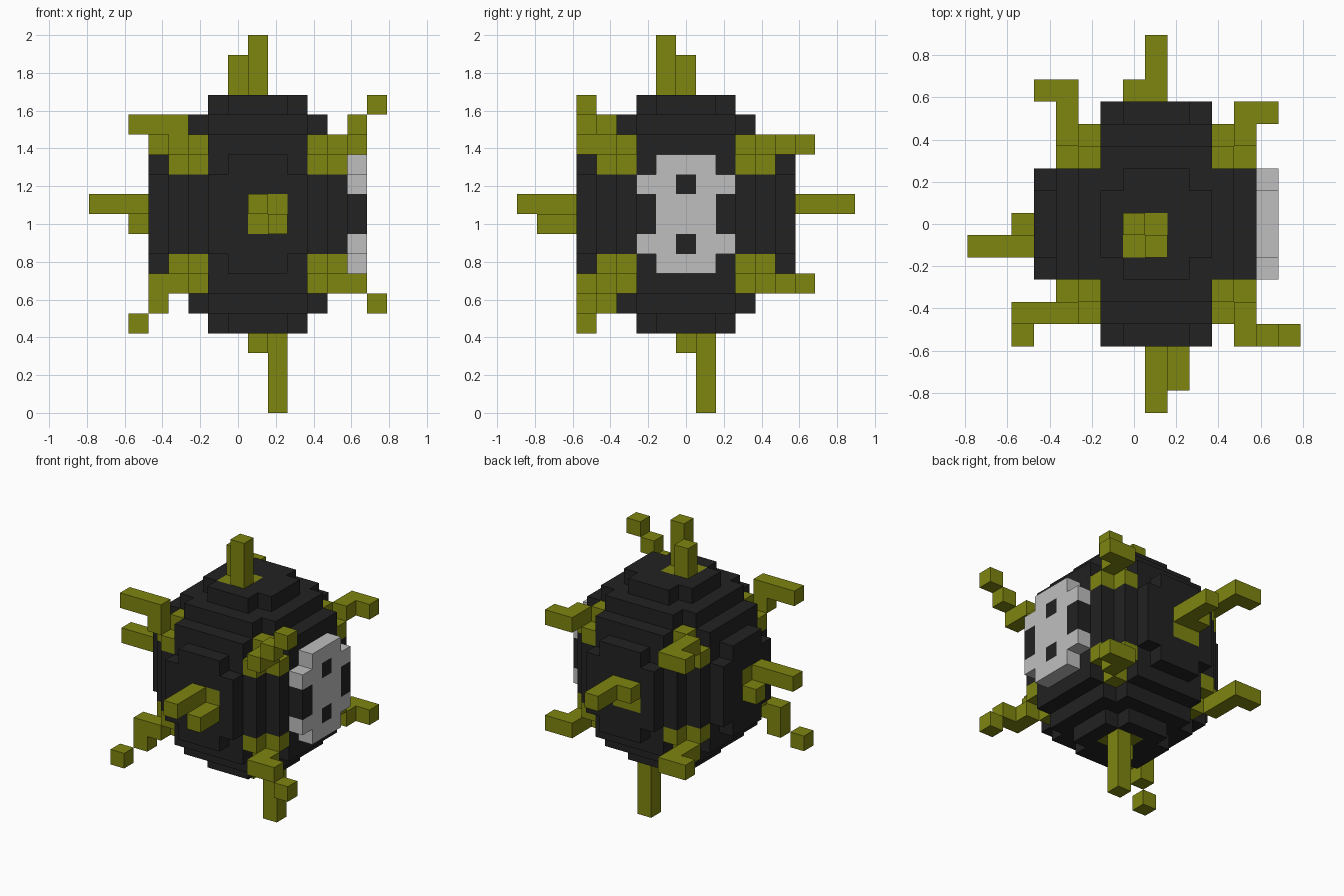
import bpy, bmesh
from mathutils import Vector

if "Cube" in bpy.data.objects:
    bpy.data.objects.remove(bpy.data.objects["Cube"], do_unlink=True)

V = 2 / 19                                   # edge length of one block
ORIGIN = Vector((-7.5, -8.5, 0))             # grid corner, in blocks


def material(name, rgb):
    m = bpy.data.materials.new(name)
    m.use_nodes = True
    m.diffuse_color = (*rgb, 1)
    m.node_tree.nodes["Principled BSDF"].inputs["Base Color"].default_value = (*rgb, 1)
    return m


DARK = material("charcoal", (0.016, 0.016, 0.016))
GREEN = material("olive green", (0.21, 0.235, 0.005))
GREY = material("light grey", (0.52, 0.52, 0.52))
MATS = [DARK, GREEN, GREY]


def blocks(name, cells):
    """Mesh of the outer faces of a {cell: material index} block set."""
    bm = bmesh.new()
    for cell, mat in cells.items():
        c = Vector(cell)
        for axis in range(3):
            for sign in (-1, 1):
                n = Vector((0, 0, 0))
                n[axis] = sign
                if tuple(int(a) for a in c + n) in cells:
                    continue
                u, w = Vector((0, 0, 0)), Vector((0, 0, 0))
                u[(axis + 1) % 3] = 0.5
                w[(axis + 2) % 3] = 0.5 * sign
                mid = c + Vector((0.5, 0.5, 0.5)) + n / 2 + ORIGIN
                corners = (mid - u - w, mid + u - w, mid + u + w, mid - u + w)
                face = bm.faces.new([bm.verts.new(p * V) for p in corners])
                face.material_index = mat
    bmesh.ops.remove_doubles(bm, verts=bm.verts, dist=V / 100)
    mesh = bpy.data.meshes.new(name)
    bm.to_mesh(mesh)
    bm.free()
    for m in MATS:
        mesh.materials.append(m)
    obj = bpy.data.objects.new(name, mesh)
    bpy.context.collection.objects.link(obj)


# Green patches where the face tentacles leave the body: low corner, high corner
PATCHES = [((7, 7, 15), (8, 8, 15)), ((8, 8, 4), (9, 9, 4)), ((8, 3, 9), (9, 3, 10)),
           ((7, 13, 9), (8, 13, 10)), ((3, 7, 9), (3, 8, 10))]
CORNER = {(3, 3, 3), (3, 4, 2), (4, 3, 2)}    # green patch on all eight corners


def body_colour(cell, d):
    x, y, z = cell
    if any(all(a <= c <= b for a, c, b in zip(lo, cell, hi)) for lo, hi in PATCHES):
        return 1
    if d in CORNER:
        return 1
    if x == 13:                              # face plate with eyes and side notches
        eye = y == 8 and z in (8, 11)
        notch = d[1] == 2 and z in (9, 10)
        return 0 if eye or notch else 2
    return 0


# Round body: a block sphere with its middle layer doubled in height
body = {}
for x in range(3, 14):
    for y in range(3, 14):
        for z in range(4, 16):
            d = (abs(x - 8), abs(y - 8), int(abs(z - 9.5) - 0.5))
            if sum(a * a for a in d) <= 30.25:
                body[(x, y, z)] = body_colour((x, y, z), d)
blocks("body", body)

# Tentacles as chains of blocks
tentacles = {
    "top_tentacle": [(8, 7, z) for z in (16, 17, 18)] + [(7, 8, 16), (7, 8, 17)],
    "bottom_tentacle": [(9, 9, z) for z in range(4)] + [(8, 8, 3)],
    "front_tentacle": [(8, y, 10) for y in range(3)] + [(9, 1, 9), (9, 2, 9)],
    "back_tentacle": [(8, y, 10) for y in (14, 15, 16)] + [(7, 14, 10)],
    "side_tentacle": [(x, 7, 10) for x in range(3)] + [(2, 8, 9)],
    "upper_front_right_tentacle": [(4, 4, 13)] + [(x, 4, 14) for x in (4, 3, 2)],
    "lower_front_right_tentacle": [(4, 4, 6), (3, 4, 6), (3, 4, 5), (2, 3, 4)],
    "upper_front_left_tentacle": [(12, 4, 13), (12, 3, 13), (13, 3, 14), (14, 3, 15)],
    "lower_front_left_tentacle": [(12, 4, 6), (12, 3, 6), (13, 3, 6), (14, 3, 5)],
}
for level, z in (("upper", 13), ("lower", 6)):
    tentacles[level + "_back_right_tentacle"] = [(4, y, z) for y in (12, 13, 14)] + [(3, 14, z)]
    tentacles[level + "_back_left_tentacle"] = [(12, 12, z), (12, 13, z), (13, 13, z)]

for name, chain in tentacles.items():
    blocks(name, {c: 1 for c in chain})
